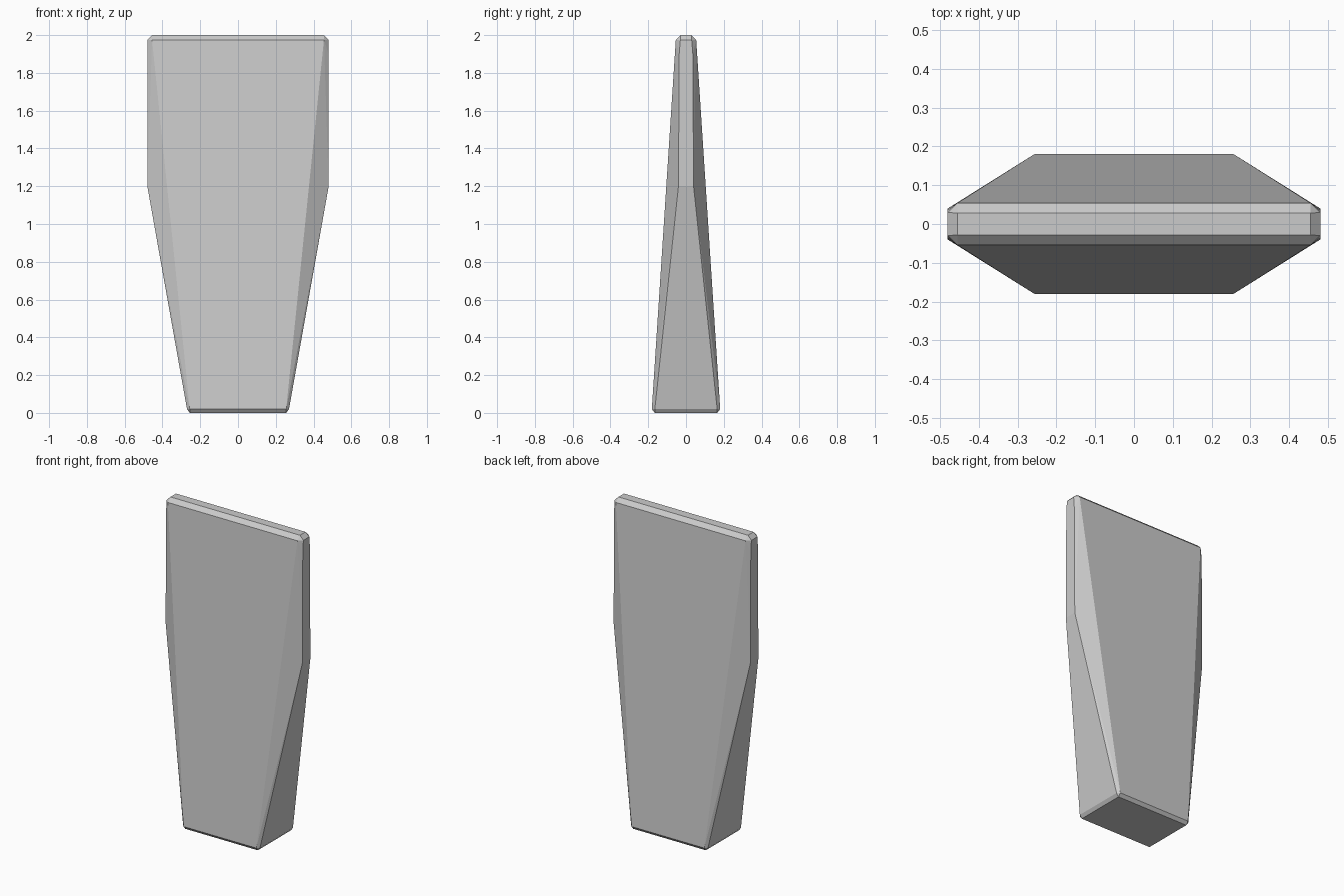
import bpy
import bmesh
import math

if "Cube" in bpy.data.objects:
    bpy.data.objects.remove(bpy.data.objects["Cube"])

# One quadrant of the chamfered wedge; mirrored in x and y below
quadrant = [
    (0.255, 0.165, 0.0),    # bottom face
    (0.270, 0.165, 0.02),   # bottom side chamfer
    (0.255, 0.181, 0.02),   # bottom front chamfer
    (0.480, 0.040, 1.20),   # shoulder
    (0.480, 0.036, 1.90),   # upper side strip
    (0.480, 0.030, 1.975),  # top side chamfer
    (0.455, 0.054, 1.975),  # top front chamfer
    (0.455, 0.028, 2.0),    # top face
]

bm = bmesh.new()
for sx in (-1, 1):
    for sy in (-1, 1):
        for x, y, z in quadrant:
            bm.verts.new((sx * x, sy * y, z))

# The wedge is convex, so wrap the corners and merge coplanar triangles
bmesh.ops.convex_hull(bm, input=bm.verts[:])
bmesh.ops.dissolve_limit(bm, angle_limit=math.radians(0.5),
                         verts=bm.verts[:], edges=bm.edges[:])
bmesh.ops.recalc_face_normals(bm, faces=bm.faces[:])

mesh = bpy.data.meshes.new("tapered_wedge")
bm.to_mesh(mesh)
bm.free()
wedge = bpy.data.objects.new("tapered_wedge", mesh)
bpy.context.collection.objects.link(wedge)
